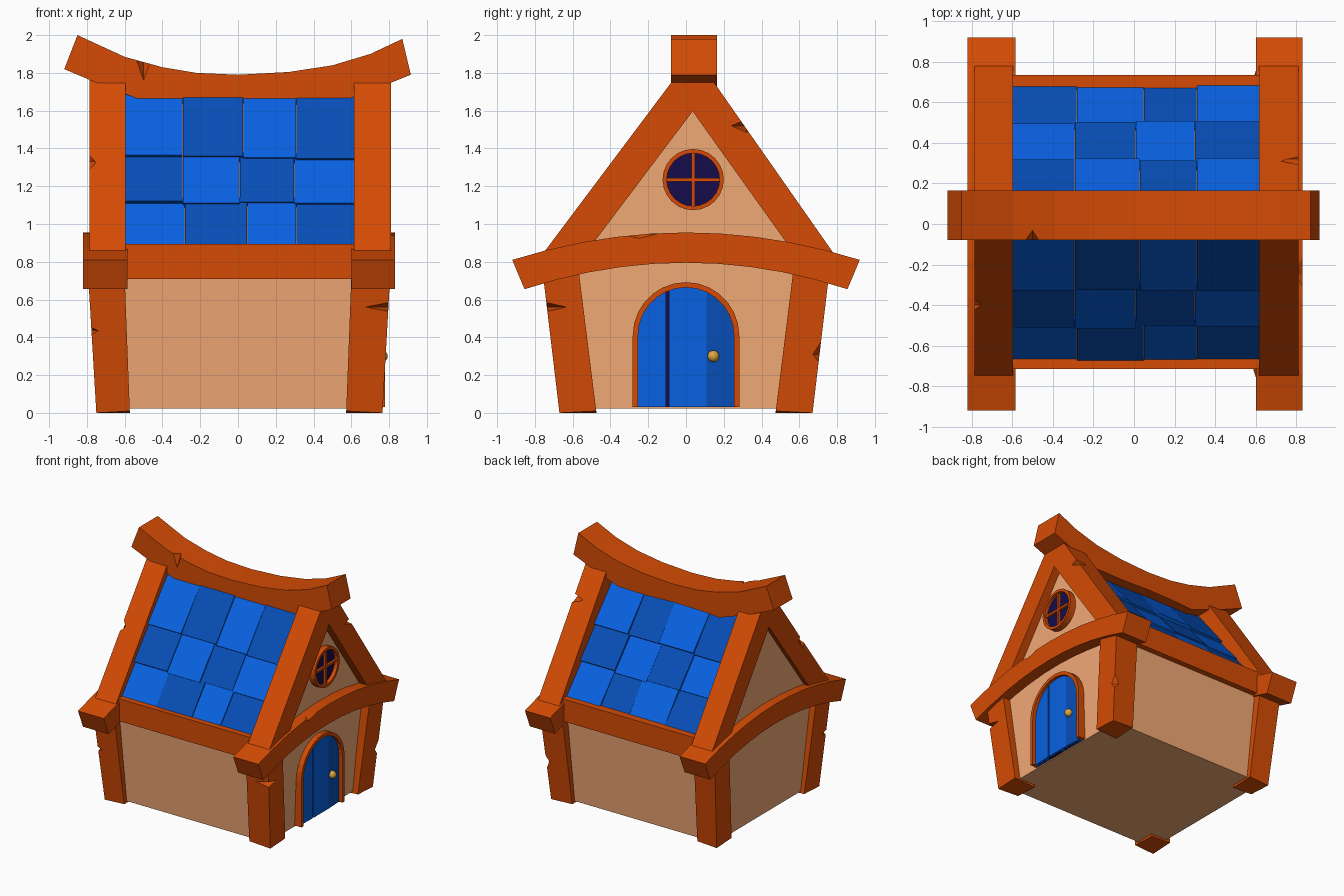
import bpy, bmesh, math, random
from mathutils import Vector

if "Cube" in bpy.data.objects:
    bpy.data.objects.remove(bpy.data.objects["Cube"])

random.seed(4)


def material(name, rgb):
    m = bpy.data.materials.new(name)
    m.diffuse_color = [c ** 2.2 for c in rgb] + [1]
    m.use_nodes = True
    m.node_tree.nodes["Principled BSDF"].inputs["Base Color"].default_value = m.diffuse_color
    return m


WOOD = material("orange_wood", (.83, .30, .05))
PLASTER = material("plaster", (.95, .66, .46))
LIGHT = material("light_blue", (.065, .38, .88))
DARK = material("dark_blue", (.06, .31, .71))
GLASS = material("dark_glass", (.11, .08, .30))
GOLD = material("gold", (.86, .64, .26))


def finish(name, bm, mat):
    bmesh.ops.recalc_face_normals(bm, faces=bm.faces)
    me = bpy.data.meshes.new(name)
    bm.to_mesh(me)
    bm.free()
    ob = bpy.data.objects.new(name, me)
    bpy.context.collection.objects.link(ob)
    me.materials.append(mat)
    return ob


def loft(name, sections, mat, closed=False):
    """Skin a row of cross-sections, capped unless closed to a ring."""
    bm = bmesh.new()
    rings = [[bm.verts.new(p) for p in s] for s in sections]
    n = len(rings[0])
    pairs = list(zip(rings, rings[1:] + rings[:1]))
    for a, b in pairs if closed else pairs[:-1]:
        for i in range(n):
            j = (i + 1) % n
            bm.faces.new((a[i], a[j], b[j], b[i]))
    if not closed:
        bm.faces.new(rings[0])
        bm.faces.new(rings[-1])
    return finish(name, bm, mat)


def strip_x(name, pairs, x0, x1, mat, closed=False):
    """Pairs of (outer, inner) points in the y-z plane, thick along x."""
    return loft(name, [[(x0, *o), (x1, *o), (x1, *i), (x0, *i)]
                       for o, i in pairs], mat, closed)


def box(name, x, y, z, mat):
    return loft(name, [[(a, y[0], z[0]), (a, y[1], z[0]), (a, y[1], z[1]),
                        (a, y[0], z[1])] for a in x], mat)


def notch(ob, loc, size):
    """Chip a diamond-shaped nick out of a beam."""
    bm = bmesh.new()
    for k in range(3):
        for s in (-1, 1):
            p = Vector(loc)
            p[k] += s * size[k]
            bm.verts.new(p)
    bmesh.ops.convex_hull(bm, input=bm.verts[:])
    cutter = finish("nick_cutter", bm, WOOD)
    cutter.hide_render = True
    mod = ob.modifiers.new("nick", 'BOOLEAN')
    mod.operation, mod.solver, mod.object = 'DIFFERENCE', 'EXACT', cutter
    bpy.context.view_layer.objects.active = ob
    bpy.ops.object.modifier_apply(modifier=mod.name)
    bpy.data.objects.remove(cutter)


# Plaster body with gables, flaring upwards
profile = [(.715, -.635, .022), (.715, .635, .022), (.745, .70, .85),
           (.745, .035, 1.64), (.745, -.70, .85)]
loft("walls", [[(s * x, y, z) for x, y, z in profile] for s in (-1, 1)], PLASTER)

# Corner posts
posts = {}
for sx, xn in ((-1, "left"), (1, "right")):
    for sy, yn in ((-1, "front"), (1, "back")):
        xo = (.75, .80) if sx < 0 else (.765, .812)
        rows = []
        for z, a, b, c, d in ((0, .573, xo[0], .475, .67), (.84, .605, xo[1], .58, .77)):
            rows.append([(sx * a, sy * c, z), (sx * b, sy * c, z + .01),
                         (sx * b, sy * d, z), (sx * a, sy * d, z + .01)])
        posts[yn, xn] = loft(f"post_{yn}_{xn}", rows, WOOD)

# Arched side beams and gable rafters
beams, rafters = {}, {}
for name, bx, rx in (("left", (-.82, -.585), (-.785, -.595)),
                     ("right", (.60, .83), (.615, .81))):
    pairs = []
    for i in range(11):
        t = i / 5 - 1
        pairs.append(((.92 * t, .955 - .145 * t * t), (.855 * t, .795 - .14 * t * t)))
    beams[name] = strip_x("side_beam_" + name, pairs, *bx, WOOD)
    rafters[name] = strip_x("rafters_" + name, [
        ((-.76, .84), (-.535, .84)), ((-.04, 1.80), (.034, 1.595)),
        ((.12, 1.79), (.036, 1.595)), ((.785, .84), (.575, .84))], *rx, WOOD)

# Eave beams
box("eave_beam_front", (-.62, .62), (-.715, -.55), (.71, .895), WOOD)
box("eave_beam_back", (-.62, .62), (.55, .735), (.71, .895), WOOD)

# Sagging ridge beam
top = [(-.85, 2.0), (-.60, 1.885), (-.40, 1.83), (-.22, 1.80), (0, 1.79),
       (.27, 1.805), (.50, 1.84), (.70, 1.90), (.87, 1.98)]
low = [(-.92, 1.82), (-.66, 1.71), (-.42, 1.625), (-.29, 1.635), (0, 1.64),
       (.27, 1.63), (.50, 1.635), (.69, 1.70), (.915, 1.79)]
ridge = loft("ridge_beam", [[(a[0], -.08, a[1]), (a[0], .165, a[1]),
                             (b[0], .165, b[1]), (b[0], -.08, b[1])]
                            for a, b in zip(top, low)], WOOD)

# Roof tiles, three overlapping rows on each slope
row_z = [.895, 1.115, 1.355, 1.67]
row_x = [[-.61, -.28, .05, .31, .63], [-.61, -.29, .01, .30, .63],
         [-.61, -.29, .03, .31, .63]]
for side, eave, sgn, slope in (("front", -.648, 1, 1.33), ("back", .65, -1, 1.27)):
    length = math.hypot(1, slope)

    def on_slope(z, n):
        return (eave + sgn * ((z - .9) / slope - n * slope / length), z + n / length)
    for r in range(3):
        for c in range(4):
            j = [random.uniform(-.008, .008) for _ in range(4)]
            quad = [on_slope(row_z[r] - .012 + j[0], .018 + j[1]),
                    on_slope(row_z[r + 1] + .02, .002 + j[2]),
                    on_slope(row_z[r + 1] + .02, -.035),
                    on_slope(row_z[r] - .012 + j[0], -.035)]
            light = (r + c) % 2 == (0 if side == "front" else 1)
            loft(f"tile_{side}_{r}_{c}", [[(x, *p) for p in quad] for x in
                                          (row_x[r][c], row_x[r][c + 1] - .003)],
                 LIGHT if light else DARK)


# Arched door: frame, dark backing, planks and knob
def arch(r):
    pts = [(r, .03)] + [(r * math.cos(math.pi * i / 14), .41 + r * math.sin(math.pi * i / 14))
                        for i in range(15)]
    return pts + [(-r, .03)]


def arched_panel(name, y0, y1, r, xa, xb, mat):
    rows = []
    for i in range(9):
        t = i / 8
        y = y0 + (y1 - y0) * t
        x = xa + (xb - xa) * t
        z = .41 + math.sqrt(max(r * r - y * y, 0))
        rows.append([(.67, y, .03), (x, y, .03), (x, y, z), (.67, y, z)])
    loft(name, rows, mat)


strip_x("door_frame", list(zip(arch(.282), arch(.254))), .68, .778, WOOD)
arched_panel("door_backing", -.25, .25, .255, .742, .742, GLASS)
arched_panel("door_plank_1", -.256, -.105, .257, .75, .754, LIGHT)
arched_panel("door_plank_2", -.09, .108, .257, .754, .754, LIGHT)
arched_panel("door_plank_3", .108, .256, .257, .754, .746, DARK)
bm = bmesh.new()
bmesh.ops.create_uvsphere(bm, u_segments=16, v_segments=10, radius=.031)
bmesh.ops.translate(bm, verts=bm.verts, vec=(.762, .145, .30))
for f in bm.faces:
    f.smooth = True
finish("door_knob", bm, GOLD)

# Round gable window with crossbars
wy, wz = .038, 1.235


def circle(r):
    return [(wy + r * math.cos(math.tau * i / 24), wz + r * math.sin(math.tau * i / 24))
            for i in range(24)]


strip_x("window_frame", list(zip(circle(.162), circle(.14))), .72, .79, WOOD, True)
loft("window_glass", [[(x, *p) for p in circle(.145)] for x in (.72, .76)], GLASS)
box("window_bar_upright", (.74, .78), (wy - .009, wy + .009), (wz - .15, wz + .15), WOOD)
box("window_bar_cross", (.74, .779), (wy - .15, wy + .15), (wz - .009, wz + .009), WOOD)

# Nicks in the timber
notch(posts["front", "right"], (.80, -.74, .56), (.13, .11, .025))
notch(posts["back", "right"], (.79, .715, .31), (.06, .05, .07))
notch(posts["front", "left"], (-.775, -.715, .435), (.04, .04, .022))
notch(ridge, (-.50, -.08, 1.86), (.035, .05, .10))
notch(rafters["left"], (-.785, -.40, 1.33), (.035, .05, .07))
notch(rafters["right"], (.81, .32, 1.52), (.10, .08, .035))
notch(beams["right"], (.83, -.25, .948), (.04, .10, .025))
